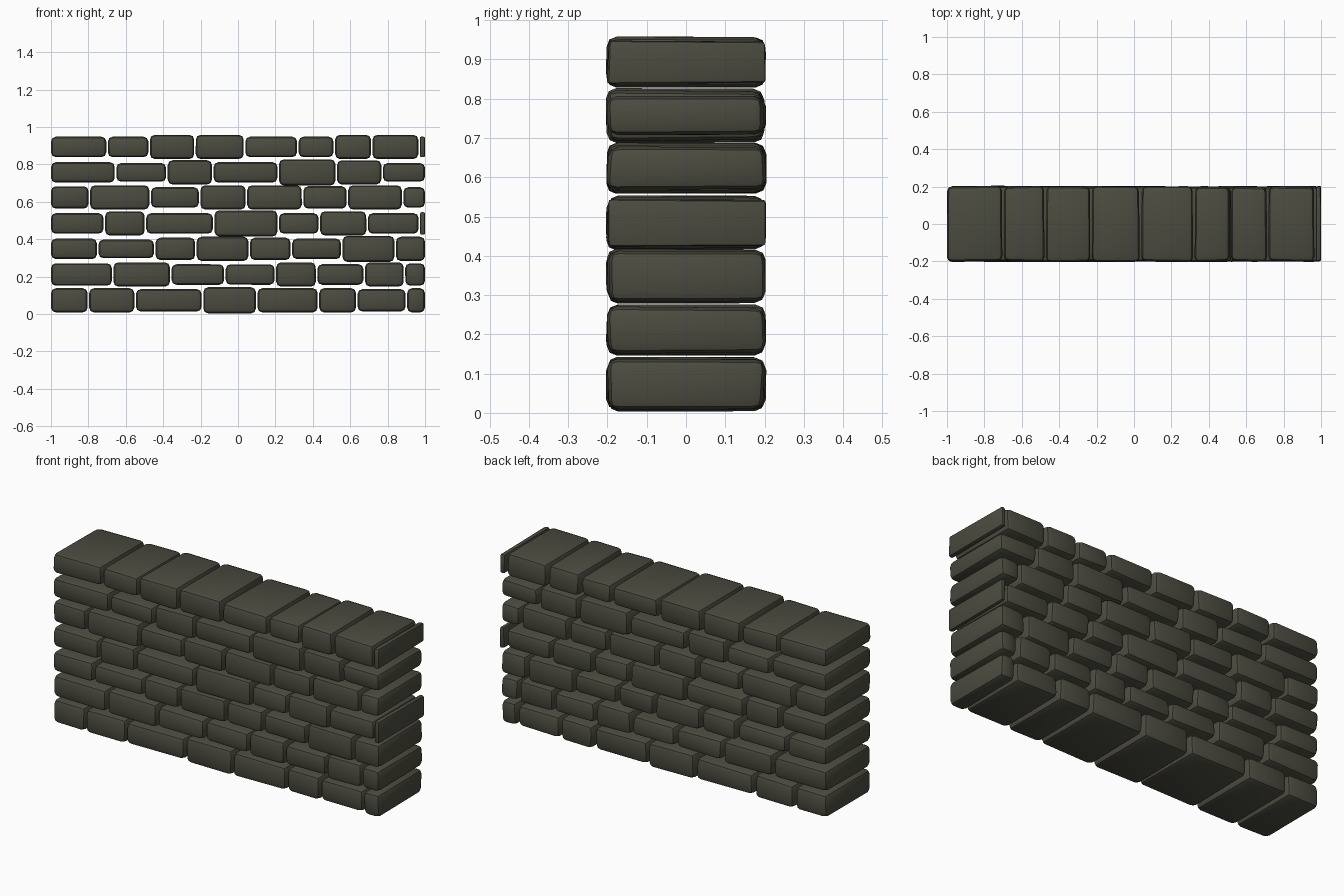
import bpy, bmesh, random
from mathutils import Vector

if "Cube" in bpy.data.objects:
    bpy.data.objects.remove(bpy.data.objects["Cube"])

random.seed(4)

stone = bpy.data.materials.new("dark olive stone")
stone.diffuse_color = (0.072, 0.070, 0.051, 1.0)
stone.use_nodes = True
stone.node_tree.nodes["Principled BSDF"].inputs["Base Color"].default_value = stone.diffuse_color

GAP = 0.008          # joint between neighbouring bricks
HALF_DEPTH = 0.198   # half thickness of the wall

# Each course: centre height, inner joint positions, brick heights (hundredths)
COURSES = [
    (0.073, [-.80, -.55, -.19, .10, .43, .635, .90], [13, 13, 12, 14, 13, 13, 12, 13]),
    (0.211, [-.67, -.36, -.07, .20, .42, .675, .89], [12, 13, 11, 11, 13, 11, 13, 12]),
    (0.348, [-.75, -.445, -.225, .06, .285, .555, .84], [11, 10, 12, 13, 12, 11, 14, 13]),
    (0.484, [-.715, -.495, -.13, .215, .435, .69, .97], [11, 13, 11, 14, 11, 13, 11, 12]),
    (0.623, [-.795, -.47, -.205, .045, .345, .585, .88], [12, 13, 11, 13, 13, 12, 13, 11]),
    (0.757, [-.655, -.38, -.135, .215, .525, .77], [11, 10, 13, 11, 14, 13, 10]),
    (0.893, [-.70, -.475, -.23, .035, .32, .515, .715, .968],
     [11, 11, 13, 13, 11, 11, 13, 13, 11]),
]


def brick(name, x0, x1, z, height):
    """Slightly uneven rounded block running through the wall."""
    bm = bmesh.new()
    bmesh.ops.create_cube(bm, size=1)
    size = Vector((x1 - x0, 2 * HALF_DEPTH, height))
    wobble = min(0.006, size.x * 0.1)
    for v in bm.verts:
        sx, sy, sz = (1 if c > 0 else -1 for c in v.co)
        v.co = Vector((v.co.x * size.x + (x0 + x1) / 2, v.co.y * size.y,
                       v.co.z * size.z + z))
        v.co.y += sy * random.uniform(-0.004, 0.007)
        if sy > 0:      # rear end is a little narrower or skewed
            v.co.x -= sx * random.uniform(0, wobble)
            v.co.z -= sz * random.uniform(0, 0.004)
    bmesh.ops.bevel(bm, geom=bm.edges[:], offset=min(0.026, size.x * 0.3),
                    segments=2, profile=0.5, affect='EDGES', clamp_overlap=True)
    bmesh.ops.recalc_face_normals(bm, faces=bm.faces[:])
    mesh = bpy.data.meshes.new(name)
    bm.to_mesh(mesh)
    bm.free()
    mesh.materials.append(stone)
    obj = bpy.data.objects.new(name, mesh)
    bpy.context.collection.objects.link(obj)
    return obj


# Lay the courses from the bottom up
bricks = []
for row, (z, joints, heights) in enumerate(COURSES, 1):
    edges = [-1 - GAP / 2] + joints + [1 + GAP / 2]
    for col, (a, b, h) in enumerate(zip(edges, edges[1:], heights), 1):
        bricks.append(brick(f"brick_course{row}_{col}", a + GAP / 2, b - GAP / 2,
                            z, h / 100))

# Soft rounded edges
for obj in bricks:
    obj.select_set(True)
bpy.context.view_layer.objects.active = bricks[0]
bpy.ops.object.shade_smooth_by_angle(angle=0.6)
